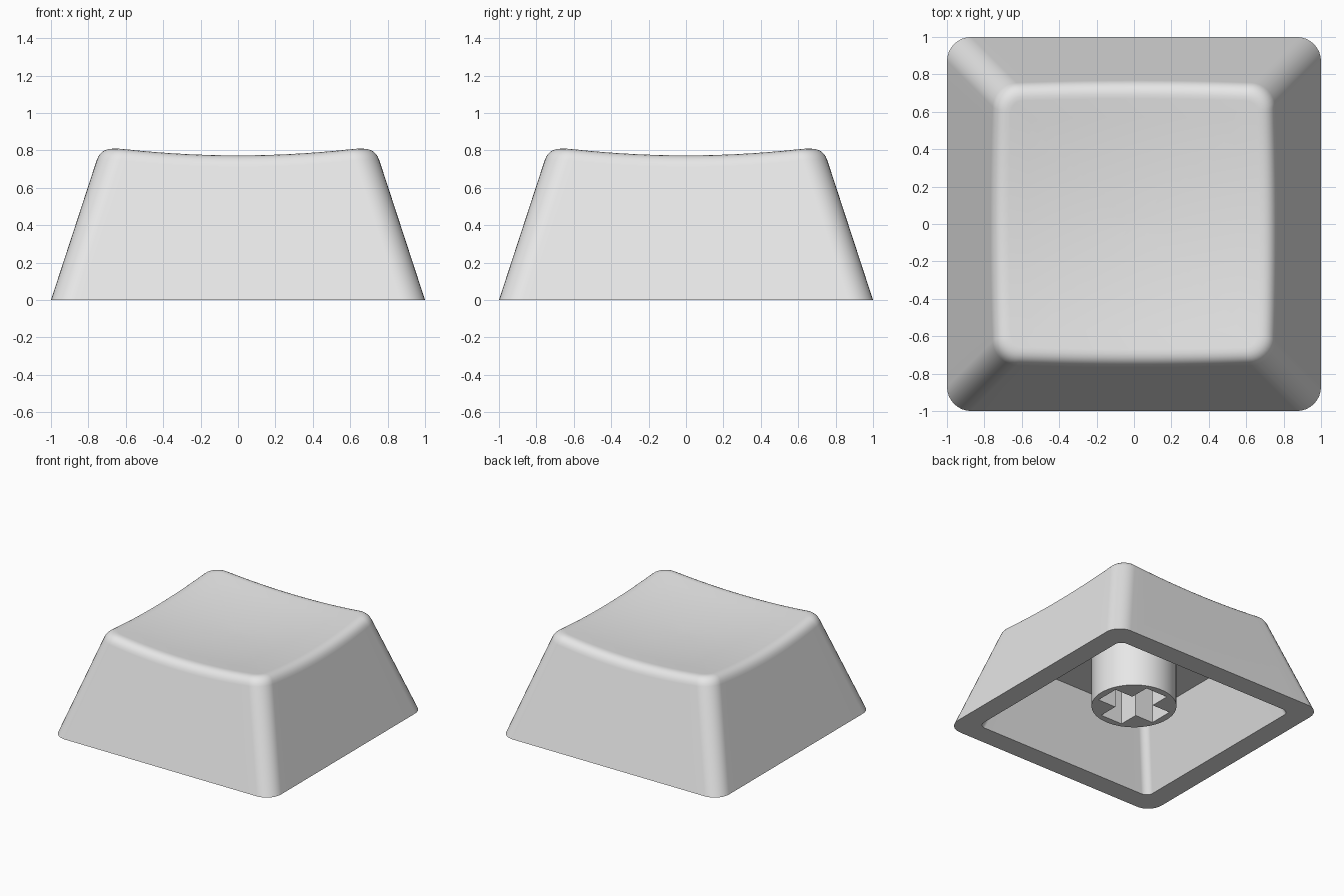
import bpy, bmesh, math
from mathutils import Vector

if "Cube" in bpy.data.objects:
    bpy.data.objects.remove(bpy.data.objects["Cube"])

SIDE, CORNER = 14, 8      # segments along each side and round each corner
SLOPE = 0.327             # inward lean of the outer walls

plastic = bpy.data.materials.new("grey plastic")
plastic.diffuse_color = (0.8, 0.8, 0.8, 1)
plastic.use_nodes = True
plastic.node_tree.nodes["Principled BSDF"].inputs["Base Color"].default_value = plastic.diffuse_color


def ring(half, radius):
    """Rounded square: list of (point, outward normal) in the xy plane."""
    out, c = [], half - radius
    for q in range(4):
        a0 = q * math.pi / 2
        centre = Vector((c, c)) if q == 0 else Vector(
            ((-c, c), (-c, -c), (c, -c))[q - 1])
        for k in range(CORNER + 1):
            a = a0 + k / CORNER * math.pi / 2
            n = Vector((math.cos(a), math.sin(a)))
            out.append((centre + n * radius, n))
        # straight run to the next corner
        step = Vector((-math.sin(a0), math.cos(a0)))
        step = Vector((-step.y, step.x))
        for k in range(1, SIDE):
            out.append((out[-1][0] + step * (2 * c / SIDE), n))
    return out


def dish(p):
    """Height of the shallow spherical top."""
    return 0.73 + p.length_squared / 10.6


def finish(obj):
    obj.data.materials.clear()
    obj.data.materials.append(plastic)
    bpy.ops.object.select_all(action='DESELECT')
    obj.select_set(True)
    bpy.context.view_layer.objects.active = obj
    bpy.ops.object.shade_smooth_by_angle(angle=math.radians(30))
    mod = obj.modifiers.new("even shading", 'WEIGHTED_NORMAL')
    mod.keep_sharp = True


# Cap shell: ceiling, inner wall, rim, outer wall, rounded edge, dished top
def flat(half, radius, z):
    return [Vector((p.x, p.y, z)) for p, n in ring(half, radius)]


base = flat(1, 0.13, 0)
rings = [flat(0.65, 0.06, 0.55), flat(0.83, 0.06, 0), base]
FILLET = 6
fillet = [[] for _ in range(FILLET + 1)]
for i, b in enumerate(base):
    z = 0.78
    for _ in range(6):                      # where the wall meets the dish
        p, n = ring(1 - SLOPE * z, 0.13)[i]
        z = dish(p)
    tip = Vector((p.x, p.y, z))
    start = tip + (b - tip).normalized() * 0.075
    e = p - n * 0.075
    end = Vector((e.x, e.y, dish(e)))
    for k in range(FILLET + 1):
        t = k / FILLET
        fillet[k].append(start * (1 - t) ** 2 + tip * 2 * t * (1 - t) + end * t * t)
rings += fillet
for s in (0.85, 0.7, 0.55, 0.4, 0.25, 0.1):
    level = []
    for v in fillet[-1]:
        p = v.xy * s
        level.append(Vector((p.x, p.y, dish(p))))
    rings.append(level)

bm = bmesh.new()
loops = [[bm.verts.new(v) for v in r] for r in rings]
n = len(base)
for a, b in zip(loops, loops[1:]):
    for i in range(n):
        j = (i + 1) % n
        bm.faces.new((a[i], a[j], b[j], b[i]))
bm.faces.new(loops[0])
pole = bm.verts.new((0, 0, dish(Vector((0, 0)))))
for i in range(n):
    bm.faces.new((loops[-1][i], loops[-1][(i + 1) % n], pole))
bmesh.ops.recalc_face_normals(bm, faces=bm.faces)
mesh = bpy.data.meshes.new("cap_shell")
bm.to_mesh(mesh)
bm.free()
shell = bpy.data.objects.new("cap_shell", mesh)
bpy.context.collection.objects.link(shell)
finish(shell)

# Stem: round post with a cross-shaped socket
LOW, HIGH = 0.11, 0.56
curve = bpy.data.curves.new("stem", 'CURVE')
curve.dimensions = '2D'
curve.fill_mode = 'BOTH'
curve.extrude = (HIGH - LOW) / 2
circle = [(0.32 * math.cos(a * math.pi / 32), 0.32 * math.sin(a * math.pi / 32))
          for a in range(64)]
L, W = 0.265, 0.1
cross = []
for q in range(4):
    c, s = round(math.cos(q * math.pi / 2)), round(math.sin(q * math.pi / 2))
    cross += [(x * c - y * s, x * s + y * c) for x, y in ((L, -W), (L, W), (W, W))]
for pts in (circle, cross):
    sp = curve.splines.new('POLY')
    sp.points.add(len(pts) - 1)
    sp.use_cyclic_u = True
    for pt, (x, y) in zip(sp.points, pts):
        pt.co = (x, y, 0, 1)
stem = bpy.data.objects.new("stem", curve)
stem.location.z = (LOW + HIGH) / 2
bpy.context.collection.objects.link(stem)
bpy.ops.object.select_all(action='DESELECT')
stem.select_set(True)
bpy.context.view_layer.objects.active = stem
bpy.ops.object.convert(target='MESH')
stem = bpy.context.view_layer.objects.active
bm = bmesh.new()
bm.from_mesh(stem.data)
bmesh.ops.remove_doubles(bm, verts=bm.verts, dist=1e-4)
bmesh.ops.recalc_face_normals(bm, faces=bm.faces)
bm.to_mesh(stem.data)
bm.free()
finish(stem)
